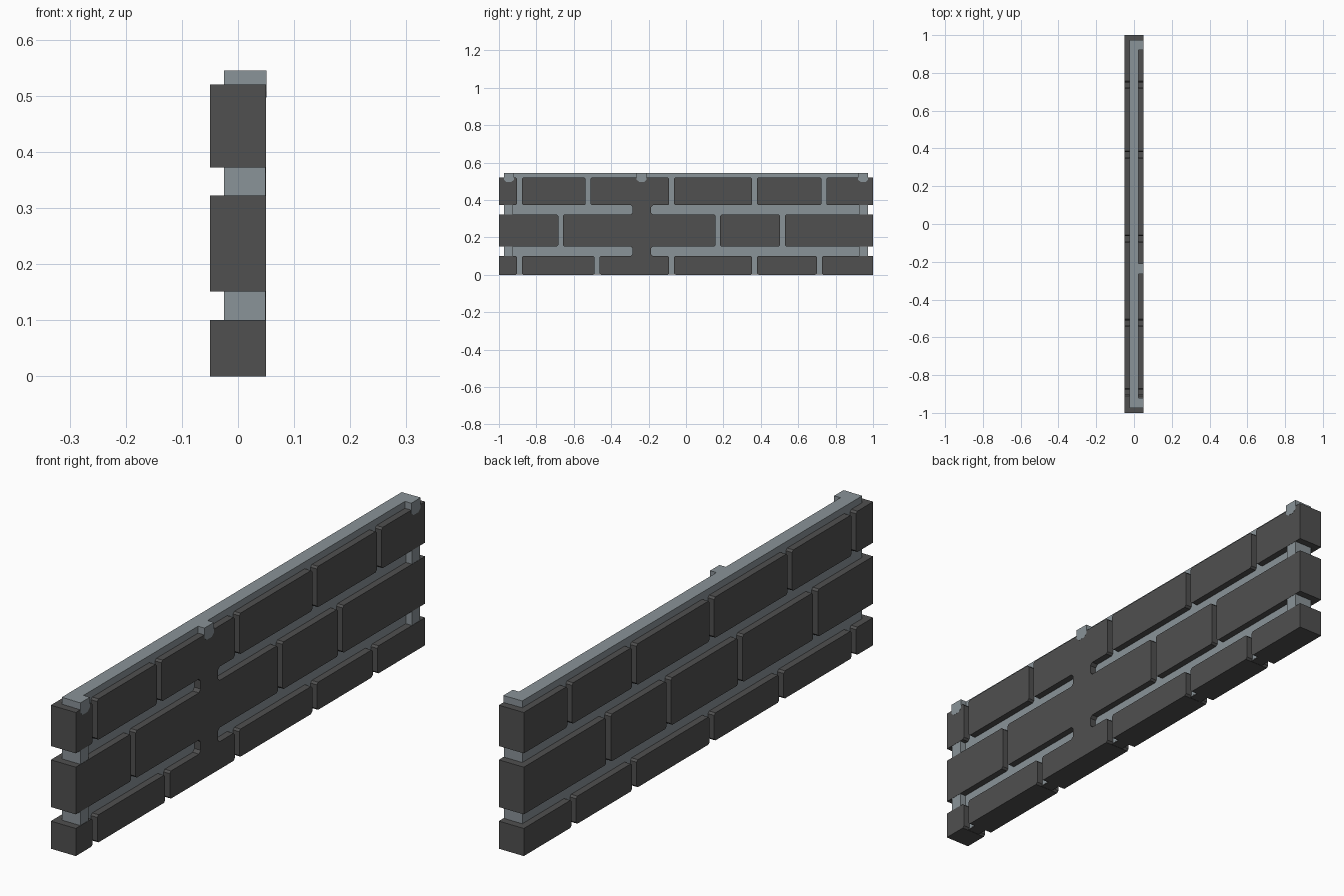
import bpy, bmesh

if "Cube" in bpy.data.objects:
    bpy.data.objects.remove(bpy.data.objects["Cube"])

def material(name, rgb):
    m = bpy.data.materials.new(name)
    m.diffuse_color = (*rgb, 1)
    m.use_nodes = True
    m.node_tree.nodes["Principled BSDF"].inputs["Base Color"].default_value = m.diffuse_color
    return m

DARK = material("dark stone", (0.08, 0.08, 0.08))
GREY = material("mortar grey", (0.254, 0.292, 0.314))

def prism(name, profile, x0, x1, mat):
    """Extrude a (y, z) outline from x0 to x1."""
    bm = bmesh.new()
    f = bm.faces.new([bm.verts.new((x0, y, z)) for y, z in profile])
    r = bmesh.ops.extrude_face_region(bm, geom=[f])
    bmesh.ops.translate(bm, vec=(x1 - x0, 0, 0),
                        verts=[v for v in r["geom"] if isinstance(v, bmesh.types.BMVert)])
    bmesh.ops.recalc_face_normals(bm, faces=bm.faces)
    me = bpy.data.meshes.new(name)
    bm.to_mesh(me)
    bm.free()
    me.materials.append(mat)
    o = bpy.data.objects.new(name, me)
    bpy.context.collection.objects.link(o)

def box(name, x0, x1, y0, y1, z0, z1, mat):
    prism(name, [(y0, z0), (y1, z0), (y1, z1), (y0, z1)], x0, x1, mat)

def brick(name, x0, x1, y0, y1, z0, z1, c=0.007):
    """Brick with small chamfers at corners next to a joint."""
    a = c if y0 > -1 else 0
    b = c if y1 < 1 else 0
    pts = [(y0 + a, z0), (y1 - b, z0), (y1, z0 + b), (y1, z1 - b),
           (y1 - b, z1), (y0 + a, z1), (y0, z1 - a), (y0, z0 + a)]
    prism(name, list(dict.fromkeys(pts)), x0, x1, DARK)

# Rows of bricks on both faces: bottom, top, joint positions
rows = [
    (0.0, 0.10, [-0.89, -0.475, -0.077, 0.367, 0.713]),
    (0.151, 0.322, [-0.67, 0.17, 0.515]),
    (0.372, 0.52, [-0.89, -0.523, -0.077, 0.367, 0.737]),
]
G = 0.013
for r, (z0, z1, joints) in enumerate(rows):
    for side, x0, x1 in (("right", 0, 0.05), ("left", -0.05, 0)):
        js = sorted(joints + ([-0.24] if r == 1 and side == "left" else []))
        starts = [-1] + [j + G for j in js]
        ends = [j - G for j in js] + [1]
        for i, (a, b) in enumerate(zip(starts, ends)):
            brick(f"brick_{side}_{r}_{i}", x0, x1, a, b, z0, z1)

# Mortar core and the dark underside between the bottom bricks
box("mortar_core", -0.025, 0.025, -0.973, 0.973, 0.004, 0.545, GREY)
box("underside", -0.0245, 0.0245, -0.97, 0.97, 0.0005, 0.0045, DARK)

# Mortar end posts showing in the horizontal joints
for s in (-1, 1):
    y0, y1 = sorted((s * 0.925, s * 0.973))
    for k, (z0, z1) in enumerate(((0.09, 0.16), (0.31, 0.38))):
        box(f"end_post_{s}_{k}", 0.02, 0.049, y0, y1, z0, z1, GREY)

# Solid bridge across the joints, flared where it meets the bricks
for k, (z0, z1) in enumerate(((0.10, 0.151), (0.322, 0.372))):
    a, b, c = -0.285, -0.187, 0.01
    prism(f"bridge_{k}", [(a - c, z0), (b + c, z0), (b, z0 + c), (b, z1 - c),
                          (b + c, z1), (a - c, z1), (a, z1 - c), (a, z0 + c)],
          0.02, 0.05, DARK)

# Locking tabs along the top edge
for k, y in enumerate((-0.947, -0.237, 0.947)):
    w, c = 0.027, 0.013
    prism(f"top_tab_{k}", [(y - w, 0.545), (y - w, 0.508), (y - w + c, 0.497),
                           (y + w - c, 0.497), (y + w, 0.508), (y + w, 0.545)],
          0.02, 0.0505, GREY)
